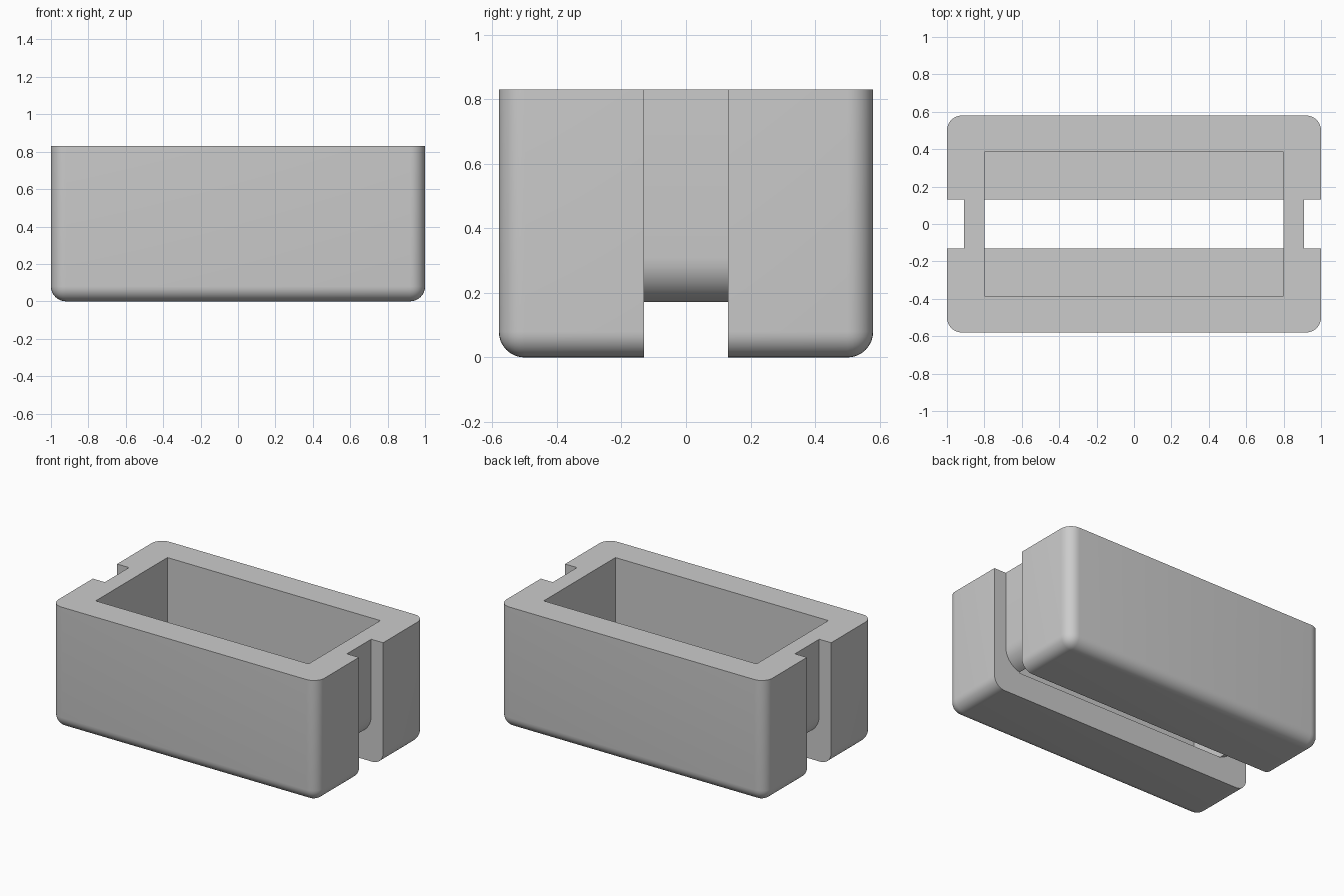
import bpy, bmesh, math

cube = bpy.data.objects.get("Cube")
if cube:
    bpy.data.objects.remove(cube, do_unlink=True)

HEIGHT = 0.83
HALF_X, HALF_Y = 1.0, 0.58
RADIUS = 0.08
FLOOR = 0.167

grey = bpy.data.materials.new("plain grey")
grey.use_nodes = True
colour = (0.6, 0.6, 0.6, 1)
grey.diffuse_color = colour
grey.node_tree.nodes["Principled BSDF"].inputs["Base Color"].default_value = colour


def make_object(name, bm):
    bmesh.ops.recalc_face_normals(bm, faces=bm.faces[:])
    mesh = bpy.data.meshes.new(name)
    bm.to_mesh(mesh)
    bm.free()
    mesh.materials.append(grey)
    obj = bpy.data.objects.new(name, mesh)
    bpy.context.collection.objects.link(obj)
    return obj


def box(half_x, half_y, bottom, top):
    bm = bmesh.new()
    bmesh.ops.create_cube(bm, size=1)
    for v in bm.verts:
        v.co.x *= 2 * half_x
        v.co.y *= 2 * half_y
        v.co.z = top if v.co.z > 0 else bottom
    return bm


# Block with rounded upright and bottom edges
bm = box(HALF_X, HALF_Y, 0, HEIGHT)
round_edges = [e for e in bm.edges if min(v.co.z for v in e.verts) < HEIGHT / 2]
bmesh.ops.bevel(bm, geom=round_edges, offset=RADIUS, segments=8, profile=0.5,
                affect='EDGES')
body = make_object("tray_body", bm)

# Rectangular pocket open at the top
pocket = make_object("pocket_cutter", box(0.8, 0.385, FLOOR, HEIGHT + 0.3))

# Groove running down both ends and under the base, rounded inside
arc_r, inner_x, inner_z = 0.14, 0.91, FLOOR + 0.002
arc = [(inner_x - arc_r + arc_r * math.cos(a), inner_z + arc_r - arc_r * math.sin(a))
       for a in (math.pi / 2 * i / 8 for i in range(9))]
half = [(inner_x, HEIGHT + 0.2)] + arc
outline = half + [(-x, z) for x, z in reversed(half)]
outline += [(-1.2, HEIGHT + 0.2), (-1.2, -0.2), (1.2, -0.2), (1.2, HEIGHT + 0.2)]
bm = bmesh.new()
face = bm.faces.new([bm.verts.new((x, -0.13, z)) for x, z in outline])
extruded = bmesh.ops.extrude_face_region(bm, geom=[face])["geom"]
bmesh.ops.translate(bm, vec=(0, 0.26, 0),
                    verts=[g for g in extruded if isinstance(g, bmesh.types.BMVert)])
groove = make_object("groove_cutter", bm)

# Cut, then bake the result so that sharp edges can be found
bpy.ops.object.select_all(action='DESELECT')
bpy.context.view_layer.objects.active = body
body.select_set(True)
for cutter in (pocket, groove):
    cutter.hide_render = True
    mod = body.modifiers.new(cutter.name, 'BOOLEAN')
    mod.operation = 'DIFFERENCE'
    mod.solver = 'EXACT'
    mod.object = cutter
    bpy.ops.object.modifier_apply(modifier=mod.name)
    bpy.data.objects.remove(cutter, do_unlink=True)

bpy.ops.object.shade_smooth_by_angle(angle=math.radians(30))
